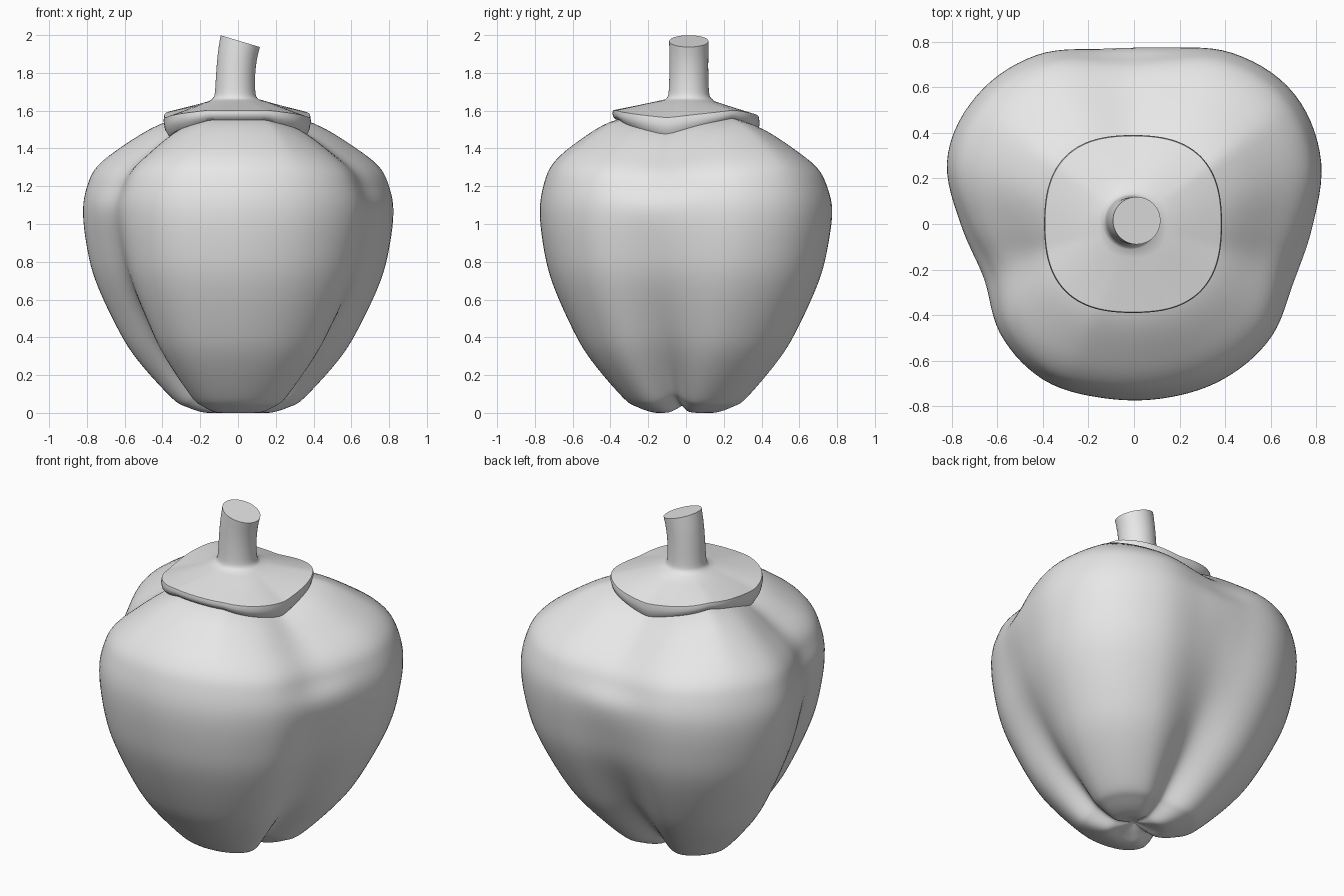
import bpy, bmesh, math
from math import pi, cos, sin, radians, exp, sqrt

cube = bpy.data.objects.get("Cube")
if cube:
    bpy.data.objects.remove(cube, do_unlink=True)

grey = bpy.data.materials.new("plain_grey")
grey.use_nodes = True
grey.diffuse_color = (0.8, 0.8, 0.8, 1)
grey.node_tree.nodes["Principled BSDF"].inputs["Base Color"].default_value = (0.8, 0.8, 0.8, 1)

GROOVES = [radians(a) for a in (90, 196, 345)]


def groove_distance(angle):
    """Angle to the nearest groove between lobes."""
    return min(abs((angle - g + pi) % (2 * pi) - pi) for g in GROOVES)


def spline(a, b, c, d, t):
    return b + 0.5 * t * (c - a + t * (2 * a - 5 * b + 4 * c - d + t * (3 * (b - c) + d - a)))


def closed_sample(values, turn):
    n = len(values)
    i, t = divmod(turn * n, 1)
    return spline(*(values[(int(i) + k) % n] for k in (-1, 0, 1, 2)), t)


def refine(rows, steps):
    """Smooth interpolation through a list of profile rows."""
    last = len(rows) - 1
    out = []
    for i in range(last):
        quad = [rows[min(max(i + k, 0), last)] for k in (-1, 0, 1, 2)]
        for s in range(steps):
            out.append([spline(*column, s / steps) for column in zip(*quad)])
    return out + [rows[-1]]


def loft(name, rings, sharp):
    """Skin a stack of rings, closing both ends with a fan."""
    bm = bmesh.new()
    loops = [[bm.verts.new(p) for p in ring] for ring in rings]
    n = len(loops[0])
    for low, high in zip(loops, loops[1:]):
        for i in range(n):
            j = (i + 1) % n
            bm.faces.new((low[i], low[j], high[j], high[i]))
    for loop in (loops[0][::-1], loops[-1]):
        bm.faces.new(loop)
    bmesh.ops.recalc_face_normals(bm, faces=bm.faces)
    mesh = bpy.data.meshes.new(name)
    bm.to_mesh(mesh)
    bm.free()
    mesh.materials.append(grey)
    obj = bpy.data.objects.new(name, mesh)
    bpy.context.collection.objects.link(obj)
    bpy.ops.object.select_all(action="DESELECT")
    obj.select_set(True)
    bpy.context.view_layer.objects.active = obj
    bpy.ops.object.shade_smooth_by_angle(angle=radians(sharp))
    return obj


# Lobed body: widest outline, every twenty degrees from +x
outline = [.785, .87, .905, .865, .785, .78, .855, .89, .87,
           .76, .70, .76, .79, .775, .775, .785, .78, .745]
# Profile rows: radius scale, height, groove pull inwards, groove lift
profile = [
    (.01, .05, 0, 0), (.1, .02, 0, .02), (.2, 0, .15, .045), (.33, .03, .2, .05),
    (.43, .08, .2, .05), (.65, .28, .15, .03), (.78, .45, .1, .02), (.92, .7, .05, 0),
    (.98, .9, .02, 0), (1, 1.08, 0, 0), (.97, 1.22, .03, -.03), (.91, 1.32, .04, -.05),
    (.77, 1.42, .04, -.07), (.52, 1.54, .03, -.07), (.25, 1.58, 0, -.04), (.01, 1.58, 0, 0),
]
SIDES = 120
angles = [2 * pi * i / SIDES for i in range(SIDES)]
rings = []
for scale, height, pull, lift in refine(profile, 5):
    ring = []
    for a in angles:
        d = groove_distance(a)
        narrow = exp(-(d / .28) ** 2)
        wide = max(0, 1 - sqrt(d * d + .01) / .9)
        r = scale * closed_sample(outline, a / (2 * pi)) * (1 - pull * narrow)
        z = height + lift * (wide if lift < 0 else narrow)
        ring.append((r * cos(a), r * sin(a), z))
    rings.append(ring)
loft("pepper_body", rings, 60)


# Leafy cap, dipping over each groove
def cap_ring(scale, height, dip):
    ring = []
    for a in angles:
        r = scale * (.405 - .015 * cos(4 * a))
        fold = max(0, 1 - sqrt(groove_distance(a) ** 2 + .002) / .9)
        ring.append((r * cos(a) - .004, r * sin(a), height - dip * fold))
    return ring


def stem_ring(radius, height, centre, tilt):
    return [(centre + radius * cos(a), .015 + radius * sin(a),
             height - tilt * radius * cos(a)) for a in angles]


cap = [cap_ring(*row) for row in (
    (.5, 1.535, .06), (.94, 1.55, .09), (.985, 1.565, .075), (1, 1.585, .055),
    (.99, 1.602, .04), (.8, 1.617, .027), (.55, 1.637, .01), (.38, 1.651, 0))]

# Stem, flaring out of the cap and leaning to a slanted cut
stem = [stem_ring(*row) for row in refine([
    (.125, 1.66, -.015, 0), (.112, 1.675, -.015, 0), (.106, 1.71, -.015, 0),
    (.103, 1.80, -.012, .08), (.103, 1.89, -.003, .19), (.104, 1.968, .012, .3)], 3)]
loft("cap_and_stem", cap + stem, 35)
